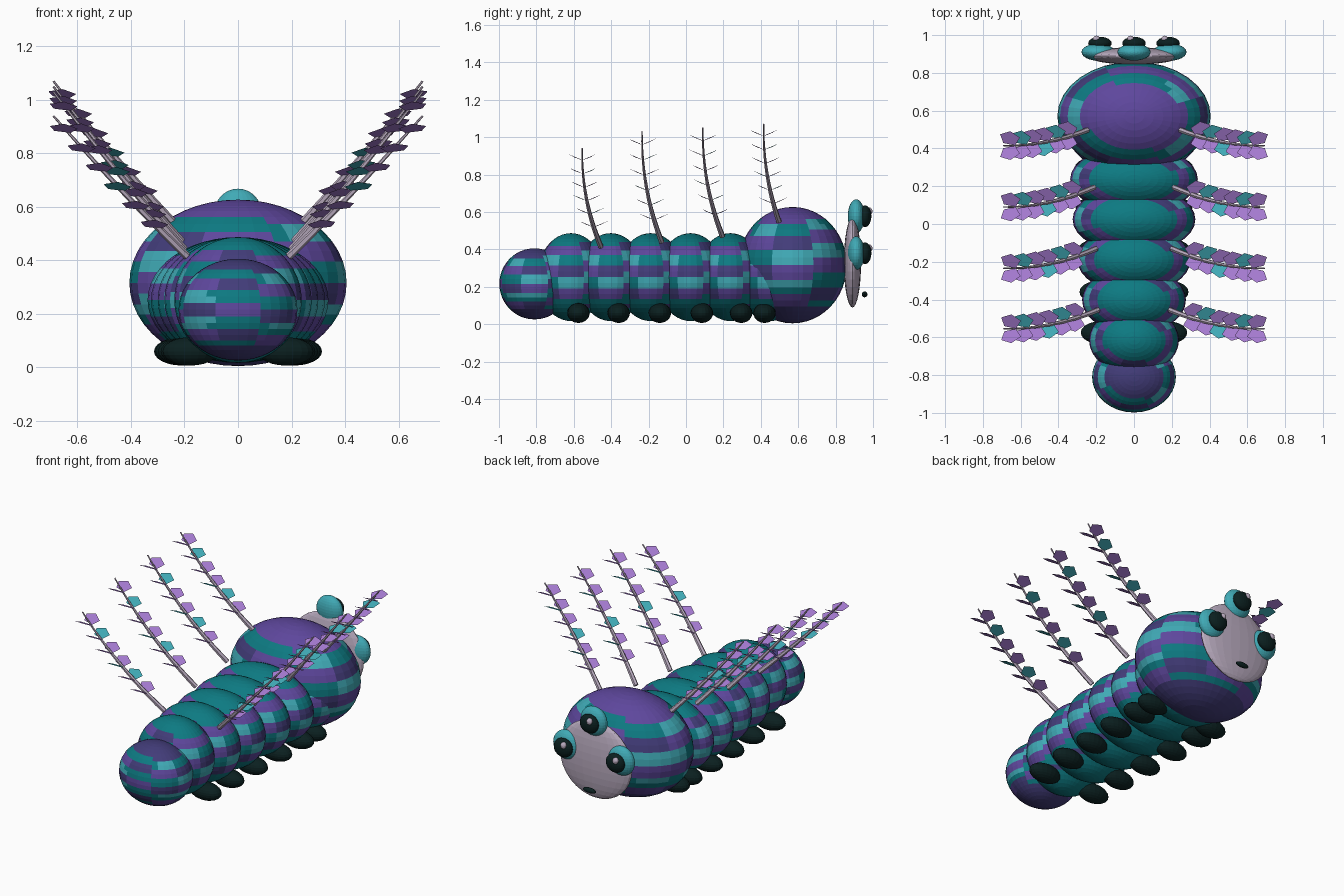
import bpy, bmesh, math
from mathutils import Vector

if "Cube" in bpy.data.objects:
    bpy.data.objects.remove(bpy.data.objects["Cube"])


def lin(c):
    return tuple((v / 255 / 12.92) if v < 11 else ((v / 255 + 0.055) / 1.055) ** 2.4 for v in c) + (1.0,)


def material(name, rgb):
    m = bpy.data.materials.new(name)
    m.diffuse_color = lin(rgb)
    m.use_nodes = True
    m.node_tree.nodes["Principled BSDF"].inputs["Base Color"].default_value = m.diffuse_color
    return m


PURPLE = material("purple", (94, 71, 157))
INDIGO = material("indigo", (66, 60, 121))
TEAL = material("teal", (13, 122, 130))
LIGHT = material("light_teal", (64, 170, 182))
LILAC = material("lilac", (165, 122, 208))
PALE = material("pale_lilac_grey", (186, 172, 192))
DARK = material("dark_green_black", (11, 32, 32))
BODY = [PURPLE, INDIGO, TEAL, LIGHT]


def add_object(name, bm, mats):
    me = bpy.data.meshes.new(name)
    bm.to_mesh(me)
    bm.free()
    ob = bpy.data.objects.new(name, me)
    for m in mats:
        me.materials.append(m)
    bpy.context.collection.objects.link(ob)
    return ob


def ellipsoid(name, loc, size, mats, rule=None, segs=24, rings=16):
    bm = bmesh.new()
    bmesh.ops.create_uvsphere(bm, u_segments=segs, v_segments=rings, radius=1)
    if rule:
        for f in bm.faces:
            f.material_index = rule(f.calc_center_median().normalized())
    for v in bm.verts:
        v.co = Vector((v.co.x * size[0], v.co.y * size[1], v.co.z * size[2])) + Vector(loc)
    return add_object(name, bm, mats)


def stripes(top, bottom, shift=0, dark_share=3):
    """Caps at both poles, stepped purple and teal bands one sixth of a right angle high."""
    def rule(c):
        ring = int((math.pi / 2 - math.asin(max(-1, min(1, c.z)))) / math.pi * 24)
        col = int((math.atan2(c.y, c.x) + math.pi) / math.tau * 32)
        block = (col + 2) // 4
        step = (0, 1, 1, 0)[block % 4]
        if ring + step < 6:
            return top
        if ring > 17:
            return bottom
        band = ring + step + shift
        row = band // 4
        if band % 4 < 2:
            light = abs(c.x) > 0.45 and c.z > -0.4 and (row + block) % 3 != 0
            return 3 if light else 2
        return 1 if (row + block) % dark_share == 0 else 0
    return rule


# Body: tail, six segments (the last mostly inside the head), head
ellipsoid("tail", (0, -0.81, 0.216), (0.222, 0.188, 0.19), BODY, stripes(1, 1, 2, 2), 32, 24)
widths = (0.238, 0.275, 0.30, 0.325, 0.338, 0.338)
for i, w in enumerate(widths):
    ellipsoid(f"body_segment_{i + 1}", (0, -0.615 + 0.213 * i, 0.252), (w, 0.18, 0.235),
              BODY, stripes(2, 2), 32, 24)
ellipsoid("head", (0, 0.57, 0.316), (0.406, 0.29, 0.311), BODY, stripes(0, 1, 2), 32, 24)

# Face plate, mouth and three eyes
ellipsoid("face", (0, 0.89, 0.33), (0.25, 0.046, 0.24), [PALE])
ellipsoid("mouth", (0, 0.955, 0.16), (0.045, 0.015, 0.016), [DARK], segs=16, rings=10)
for i, (x, z) in enumerate(((-0.19, 0.38), (0, 0.578), (0.19, 0.38))):
    ellipsoid(f"eye_{i + 1}", (x, 0.91, z), (0.088, 0.045, 0.09), [LIGHT])
    ellipsoid(f"pupil_{i + 1}", (x * 0.95, 0.957, z), (0.062, 0.034, 0.058), [DARK])
    ellipsoid(f"eye_glint_{i + 1}", (x * 0.95 - 0.018, 0.978, z + 0.026), (0.019, 0.019, 0.021),
              [PALE], segs=12, rings=8)

# Feet
for i, (y, x) in enumerate(((-0.575, 0.178), (-0.36, 0.185), (-0.14, 0.195),
                            (0.085, 0.205), (0.295, 0.21), (0.42, 0.21))):
    for s, side in ((-1, "left"), (1, "right")):
        ellipsoid(f"foot_{side}_{i + 1}", (s * x, y, 0.06), (0.104, 0.06, 0.053), [DARK],
                  segs=20, rings=12)


def stem_points(base, tip, n=12):
    mid = Vector(((base.x + tip.x) / 2 + 0.01, tip.y - 0.005, (base.z + tip.z) / 2 - 0.01))
    return [base * (1 - t) ** 2 + mid * 2 * t * (1 - t) + tip * t * t
            for t in (k / n for k in range(n + 1))]


def feather(tag, base, tip, s):
    pts = stem_points(Vector(base), Vector(tip))
    # tapered six-sided stem
    bm = bmesh.new()
    rows = []
    for k, p in enumerate(pts):
        d = (pts[min(k + 1, 12)] - pts[max(k - 1, 0)]).normalized()
        u = d.cross(Vector((0, 1, 0))).normalized()
        v = d.cross(u)
        r = 0.015 - 0.011 * k / 12
        rows.append([bm.verts.new(p + u * r * math.cos(a) + v * r * math.sin(a))
                     for a in (j * math.tau / 6 for j in range(6))])
    for a, b in zip(rows, rows[1:]):
        for j in range(6):
            bm.faces.new((a[j], a[(j + 1) % 6], b[(j + 1) % 6], b[j]))
    bm.faces.new(rows[0][::-1])
    bm.faces.new(rows[-1])
    for v in bm.verts:
        v.co.x *= s
    bmesh.ops.recalc_face_normals(bm, faces=bm.faces)
    add_object(f"feather_stem_{tag}", bm, [PALE])

    # mirrored pairs of kite-shaped leaf blades along the stem
    bm = bmesh.new()
    for i in range(6):
        for side in (-1, 1):
            f = (0.21 + 0.136 * i) * 12
            k = min(int(f), 11)
            p = pts[k].lerp(pts[k + 1], f - k)
            shape = ((-0.012, 0, -0.004), (0.05, 0.014, 0.004), (0.066, 0.06, 0.022),
                     (0.012, 0.076, 0.03), (-0.038, 0.042, 0.012))
            vs = [bm.verts.new((s * (p.x + a), p.y + side * b, p.z + c)) for a, b, c in shape]
            if side * s < 0:
                vs.reverse()
            face = bm.faces.new(vs)
            face.material_index = 1 if i % 3 == (1 if side > 0 else 2) and i != 5 else 0
    add_object(f"feather_leaves_{tag}", bm, [LILAC, LIGHT])


# Four pairs of feathers
for i, (base, tip) in enumerate((
        ((0.19, -0.455, 0.415), (0.69, -0.555, 0.94)),
        ((0.20, -0.13, 0.44), (0.69, -0.235, 1.03)),
        ((0.21, 0.195, 0.47), (0.69, 0.09, 1.05)),
        ((0.24, 0.50, 0.54), (0.69, 0.415, 1.07)))):
    for s, side in ((-1, "left"), (1, "right")):
        feather(f"{side}_{i + 1}", base, tip, s)
